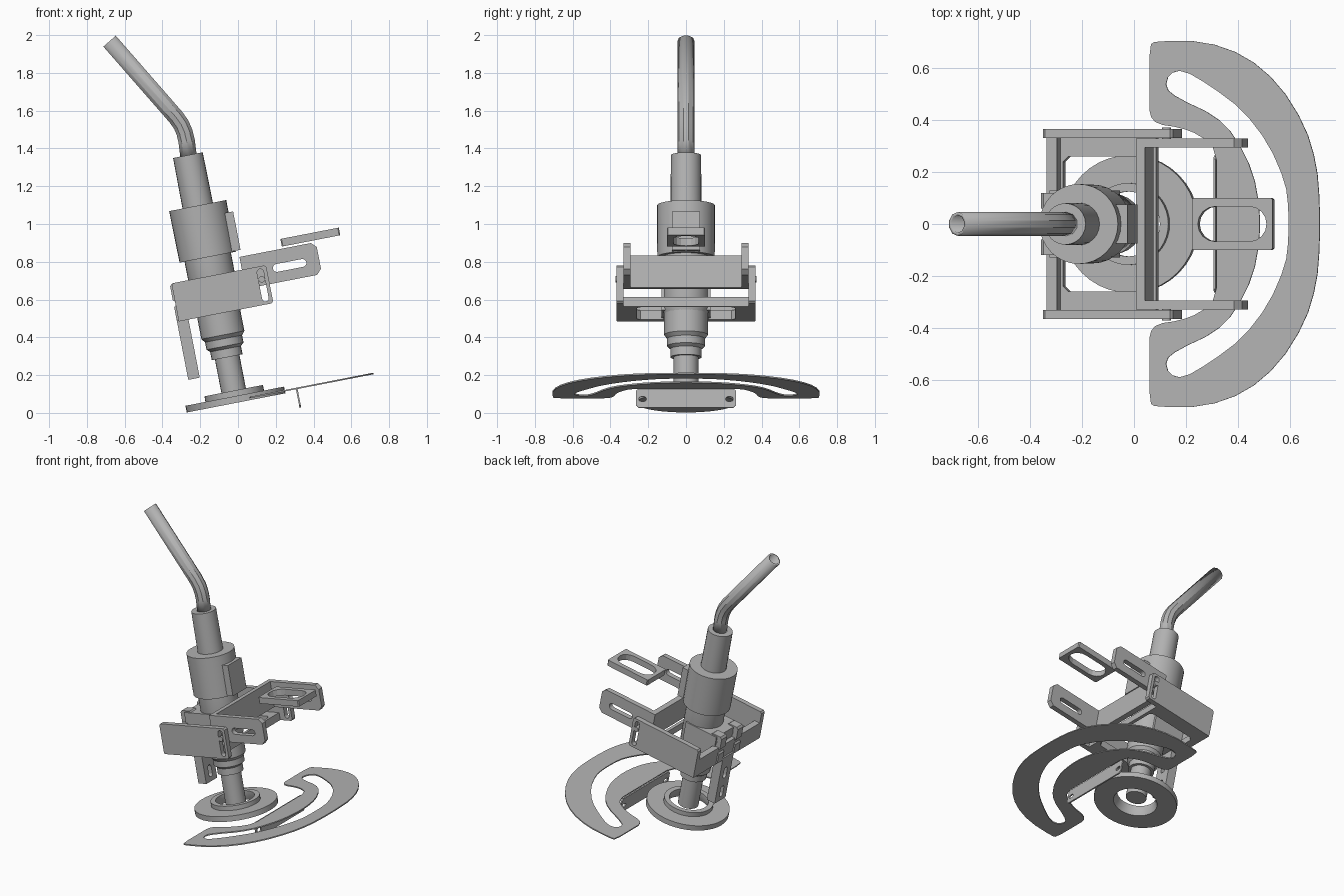
import bpy, bmesh
from math import radians, pi, cos, sin
from mathutils import Matrix, Vector

if "Cube" in bpy.data.objects:
    bpy.data.objects.remove(bpy.data.objects["Cube"])

GREY = (0.45, 0.45, 0.45, 1)
mat = bpy.data.materials.new("plain_grey")
mat.use_nodes = True
mat.diffuse_color = GREY
mat.node_tree.nodes["Principled BSDF"].inputs["Base Color"].default_value = GREY

# The whole tool leans about the y axis; parts are built upright and tilted
TILT = Matrix.Rotation(radians(-11), 4, 'Y')
PLANES = {
    "XY": Matrix.Identity(4),
    "XZ": Matrix(((1, 0, 0, 0), (0, 0, 1, 0), (0, 1, 0, 0), (0, 0, 0, 1))),
    "YZ": Matrix(((0, 0, 1, 0), (1, 0, 0, 0), (0, 1, 0, 0), (0, 0, 0, 1))),
}


def finish(name, mesh, matrix=TILT, smooth=False):
    mesh.transform(matrix)
    bm = bmesh.new()
    bm.from_mesh(mesh)
    bmesh.ops.remove_doubles(bm, verts=bm.verts, dist=0.0001)
    bmesh.ops.recalc_face_normals(bm, faces=bm.faces)
    bm.to_mesh(mesh)
    bm.free()
    mesh.materials.clear()
    mesh.materials.append(mat)
    for p in mesh.polygons:
        p.use_smooth = False
        p.material_index = 0
    obj = bpy.data.objects.new(name, mesh)
    bpy.context.collection.objects.link(obj)
    if smooth:
        bpy.ops.object.select_all(action='DESELECT')
        obj.select_set(True)
        bpy.context.view_layer.objects.active = obj
        bpy.ops.object.shade_smooth_by_angle(angle=radians(35))
    return obj


def curve_mesh(curve):
    tmp = bpy.data.objects.new("tmp", curve)
    bpy.context.collection.objects.link(tmp)
    dg = bpy.context.evaluated_depsgraph_get()
    mesh = bpy.data.meshes.new_from_object(tmp.evaluated_get(dg))
    bpy.data.objects.remove(tmp)
    return mesh


def plate(name, plane, lo, hi, *outlines):
    """Extrude an outline (followed by its holes) from lo to hi."""
    cu = bpy.data.curves.new(name, 'CURVE')
    cu.dimensions = '2D'
    cu.fill_mode = 'BOTH'
    cu.extrude = (hi - lo) / 2
    for pts in outlines:
        sp = cu.splines.new('POLY')
        sp.points.add(len(pts) - 1)
        for p, (a, b) in zip(sp.points, pts):
            p.co = (a, b, 0, 1)
        sp.use_cyclic_u = True
    mesh = curve_mesh(cu)
    mesh.transform(Matrix.Translation((0, 0, (lo + hi) / 2)))
    return finish(name, mesh, TILT @ PLANES[plane])


def rect(a0, a1, b0, b1, cut=0.0):
    if not cut:
        return [(a0, b0), (a1, b0), (a1, b1), (a0, b1)]
    return [(a0 + cut, b0), (a1 - cut, b0), (a1, b0 + cut), (a1, b1 - cut),
            (a1 - cut, b1), (a0 + cut, b1), (a0, b1 - cut), (a0, b0 + cut)]


def slot(ca, cb, la, lb, n=8):
    """Round-ended slot; equal sides give a circle."""
    r = min(la, lb) / 2
    da, db = la / 2 - r, lb / 2 - r
    pts = []
    for k, (sa, sb) in enumerate(((1, 1), (-1, 1), (-1, -1), (1, -1))):
        for i in range(n // 2 + 1):
            t = pi / 2 * (k + i / (n // 2))
            q = (ca + sa * da + r * cos(t), cb + sb * db + r * sin(t))
            if not pts or (Vector(q) - Vector(pts[-1])).length > 1e-4:
                pts.append(q)
    if (Vector(pts[0]) - Vector(pts[-1])).length < 1e-4:
        pts.pop()
    return pts


def lathe(name, profile, closed=False, seg=32):
    n = len(profile)
    verts = [(r * cos(2 * pi * i / seg), r * sin(2 * pi * i / seg), z)
             for i in range(seg) for r, z in profile]
    faces = []
    for i in range(seg):
        j = (i + 1) % seg
        for k in range(n if closed else n - 1):
            m = (k + 1) % n
            faces.append((i * n + k, j * n + k, j * n + m, i * n + m))
    if not closed:
        faces += [[i * n for i in range(seg)], [i * n + n - 1 for i in range(seg)]]
    mesh = bpy.data.meshes.new(name)
    mesh.from_pydata(verts, [], faces)
    return finish(name, mesh, smooth=True)


def rounded(half):
    """Mirror a half outline in y, then cut its corners once."""
    half = [((x + 0.013) / 0.982, y) for x, y in half]
    pts = half + [(x, -y) for x, y in reversed(half)]
    out = []
    for p, q in zip(pts, pts[1:] + pts[:1]):
        p, q = Vector(p), Vector(q)
        out += [tuple(p.lerp(q, 0.25)), tuple(p.lerp(q, 0.75))]
    return out


# Foot ring with raised inner lip
lathe("foot_ring", [(0.14, 0.054), (0.266, 0.054), (0.266, 0.09), (0.158, 0.09),
                    (0.158, 0.12), (0.125, 0.12), (0.125, 0.09)], closed=True, seg=40)

# Torch body from nozzle to cable sleeve
lathe("nozzle", [(0.066, 0.09), (0.066, 0.31)], seg=24)
lathe("lower_collar", [(0.083, 0.3), (0.083, 0.345), (0.1, 0.36), (0.1, 0.4),
                       (0.116, 0.42), (0.116, 0.54)], seg=24)
lathe("neck", [(0.11, 0.52), (0.125, 0.56), (0.125, 0.85)])
lathe("body", [(0.152, 0.84), (0.154, 1.118)])
lathe("cable_sleeve", [(0.082, 1.11), (0.08, 1.39)], seg=24)
plate("body_key", "XZ", -0.075, 0.075, rect(0.11, 0.178, 0.845, 1.052))

# Bent hollow cable
cu = bpy.data.curves.new("cable", 'CURVE')
cu.dimensions = '3D'
cu.bevel_depth = 0.046
cu.bevel_resolution = 3
sp = cu.splines.new('POLY')
path = [(-0.262, 1.36), (-0.272, 1.44), (-0.283, 1.485), (-0.3, 1.525),
        (-0.328, 1.565), (-0.68, 1.968)]
sp.points.add(len(path) - 1)
for p, (x, z) in zip(sp.points, path):
    p.co = (x, 0, z, 1)
cable = finish("cable", curve_mesh(cu), Matrix.Identity(4), smooth=True)
wall = cable.modifiers.new("wall", 'SOLIDIFY')
wall.thickness = 0.012
wall.offset = -1

# Clamp bracket: tray, rear wall and slotted side plates
plate("bracket_tray", "XY", 0.535, 0.585,
      rect(-0.215, 0.2, -0.365, 0.365), rect(-0.165, 0.21 - 0.03, -0.26, 0.26, 0.02))
plate("bracket_rear_wall", "YZ", -0.215, -0.175, rect(-0.365, 0.365, 0.535, 0.66))
plate("neck_clamp", "XZ", -0.13, 0.13, rect(-0.19, 0.05, 0.545, 0.73))

for side, s in (("left", 1), ("right", -1)):
    lo, hi = sorted((s * 0.332, s * 0.367))
    plate(side + "_bracket_side", "XZ", lo, hi, rect(-0.215, 0.295, 0.535, 0.74, 0.01),
          slot(0.258, 0.638, 0.035, 0.175))
    # Yoke arm with a long slot
    lo, hi = sorted((s * 0.295, s * 0.33))
    plate(side + "_yoke_arm", "XZ", lo, hi,
          [(0.165, 0.637), (0.55, 0.637), (0.577, 0.665), (0.577, 0.782),
           (0.55, 0.809), (0.165, 0.809)], slot(0.417, 0.714, 0.18, 0.042))
    # Bolt through the side slot
    plate(side + "_bolt", "XZ", *sorted((s * 0.325, s * 0.372)),
          slot(0.258, 0.67, 0.034, 0.034))
    # Rear hinge lugs
    lo, hi = sorted((s * 0.06, s * 0.12))
    for part, z0, z1 in (("upper", 0.64, 0.738), ("lower", 0.535, 0.625)):
        plate(side + "_" + part + "_lug", "XZ", lo, hi,
              rect(-0.225, -0.14, z0, z1, 0.012),
              slot(-0.178, (z0 + z1) / 2, 0.034, 0.034))

# Plate hanging behind the nozzle
plate("rear_hanger", "YZ", -0.225, -0.163, rect(-0.06, 0.06, 0.222, 0.56),
      slot(0, 0.29, 0.035, 0.08), slot(0, 0.43, 0.035, 0.08))

# Yoke web and upper slotted pad
plate("yoke_web", "YZ", 0.165, 0.2, rect(-0.33, 0.33, 0.637, 0.809))
plate("slotted_pad", "XY", 0.82, 0.861, rect(0.396, 0.711, -0.1, 0.1, 0.006),
      slot(0.553, 0, 0.27, 0.135))

# Curved guard with a crescent opening
outer = [(0.06, 0.5), (0.06, 0.69), (0.085, 0.706), (0.27, 0.706), (0.43, 0.65),
         (0.56, 0.54), (0.66, 0.38), (0.705, 0.23), (0.717, 0.08)]
inner = [(0.32, 0.1), (0.32, 0.29), (0.25, 0.345), (0.18, 0.372), (0.09, 0.385),
         (0.06, 0.42)]
crescent = [(0.485, 0.06), (0.46, 0.2), (0.39, 0.34), (0.31, 0.42), (0.17, 0.485),
            (0.12, 0.525), (0.135, 0.58), (0.19, 0.595), (0.3, 0.53), (0.42, 0.44),
            (0.52, 0.31), (0.585, 0.16), (0.597, 0.06)]
plate("curved_guard", "XY", 0.064, 0.072, rounded(inner + outer), rounded(crescent))

# Upright tab below the guard
plate("guard_tab", "YZ", 0.325, 0.334, rect(-0.265, 0.265, -0.036, 0.068, 0.015),
      slot(-0.23, 0.01, 0.04, 0.025), slot(0.23, 0.01, 0.04, 0.025))
